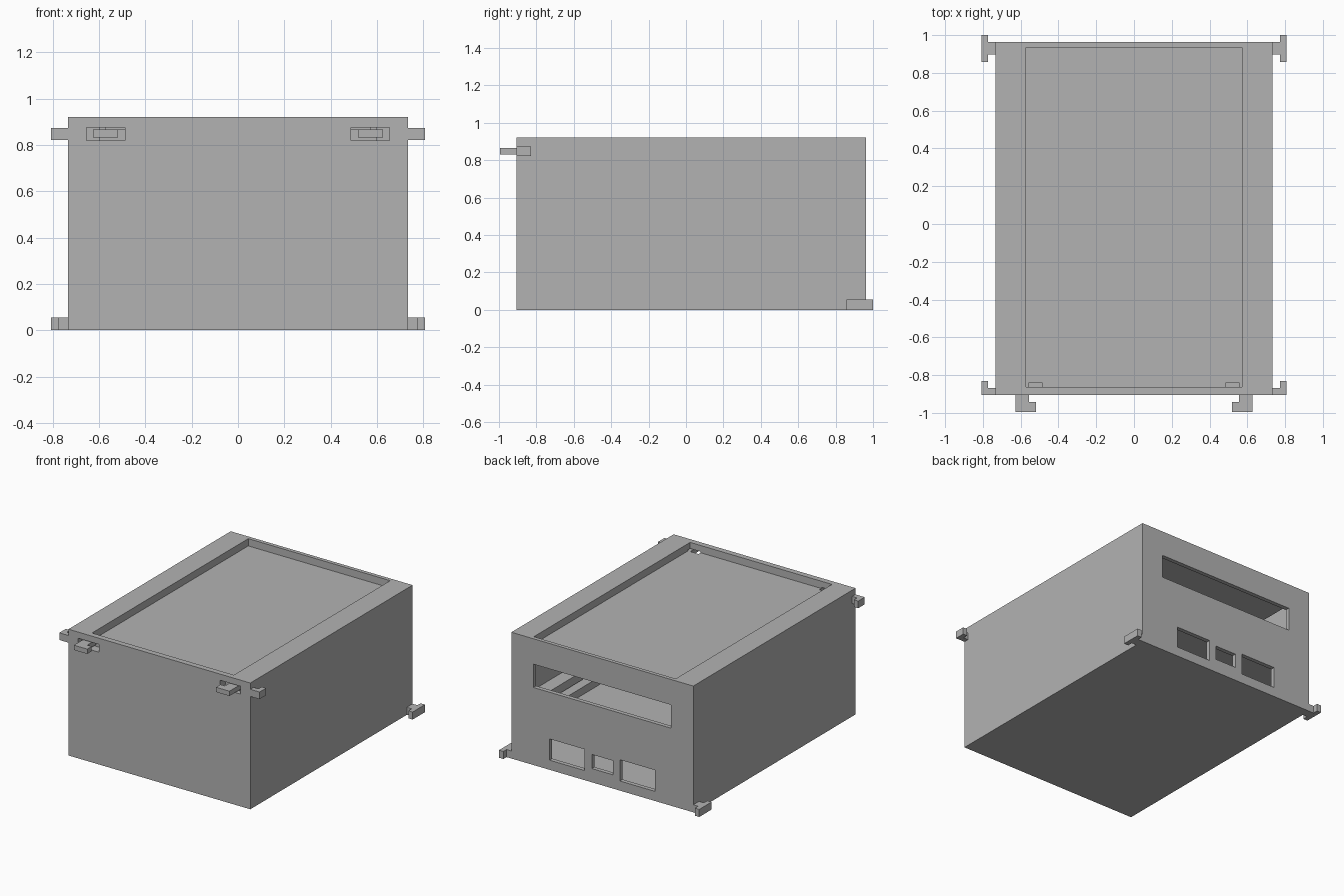
import bpy
import bmesh

if "Cube" in bpy.data.objects:
    bpy.data.objects.remove(bpy.data.objects["Cube"])

grey = bpy.data.materials.new("plain grey")
grey.diffuse_color = (0.45, 0.45, 0.45, 1)
grey.use_nodes = True
grey.node_tree.nodes["Principled BSDF"].inputs["Base Color"].default_value = grey.diffuse_color


def box(name, x0, x1, y0, y1, z0, z1):
    return prism(name, [(x0, y0), (x1, y0), (x1, y1), (x0, y1)], z0, z1)


def prism(name, outline, z0, z1, side=1):
    """Extrude a plan outline from z0 to z1; side=-1 mirrors it in x."""
    bm = bmesh.new()
    face = bm.faces.new([bm.verts.new((side * x, y, z0)) for x, y in outline])
    out = bmesh.ops.extrude_face_region(bm, geom=[face])
    top = [v for v in out["geom"] if isinstance(v, bmesh.types.BMVert)]
    bmesh.ops.translate(bm, verts=top, vec=(0, 0, z1 - z0))
    bmesh.ops.recalc_face_normals(bm, faces=bm.faces)
    mesh = bpy.data.meshes.new(name)
    bm.to_mesh(mesh)
    bm.free()
    mesh.materials.append(grey)
    ob = bpy.data.objects.new(name, mesh)
    bpy.context.collection.objects.link(ob)
    return ob


def combine(target, tool, operation):
    mod = target.modifiers.new("cut", "BOOLEAN")
    mod.operation = operation
    mod.solver = "EXACT"
    mod.object = tool
    bpy.context.view_layer.objects.active = target
    bpy.ops.object.modifier_apply(modifier=mod.name)
    bpy.data.objects.remove(tool)


# hollow case with a recessed top panel
case = box("case", -0.733, 0.733, -0.905, 0.963, 0, 0.92)
combine(case, box("cavity", -0.70, 0.70, -0.866, 0.932, 0.03, 0.89), "DIFFERENCE")
combine(case, box("panel_block", -0.60, 0.60, -0.885, 0.947, 0.80, 0.905), "UNION")
combine(case, box("recess", -0.572, 0.572, -0.864, 0.935, 0.867, 1.0), "DIFFERENCE")

# openings in the back: wide slot and three ports
for x0, x1, z0, z1 in [(-0.555, 0.555, 0.565, 0.735), (0.142, 0.426, 0.07, 0.225),
                       (-0.085, 0.085, 0.10, 0.203), (-0.426, -0.142, 0.07, 0.225)]:
    combine(case, box("port", x0, x1, 0.90, 1.1, z0, z1), "DIFFERENCE")

# front latch pockets
for s in (-1, 1):
    a, b = sorted((s * 0.487, s * 0.655))
    combine(case, box("pocket", a, b, -1.1, -0.84, 0.818, 0.875), "DIFFERENCE")

# inner shelf with stepped side rails
box("inner_shelf", -0.705, 0.705, -0.87, 0.936, 0.27, 0.30)

for s, side in ((-1, "left"), (1, "right")):
    for i, (inner, top) in enumerate([(0.55, 0.355), (0.60, 0.43)]):
        prism(f"{side}_rail_{i}", [(inner, -0.868), (0.703, -0.868), (0.703, 0.934), (inner, 0.934)],
              top - 0.06, top, s)
    # L-shaped latch coming out of the front pocket
    prism(f"{side}_latch", [(0.627, -0.994), (0.519, -0.994), (0.519, -0.943), (0.555, -0.943),
                            (0.555, -0.835), (0.627, -0.835)], 0.831, 0.866, s)
    # L-shaped lug high on the front corner
    prism(f"{side}_front_lug", [(0.72, -0.905), (0.807, -0.905), (0.807, -0.83), (0.772, -0.83),
                                (0.772, -0.867), (0.72, -0.867)], 0.822, 0.874, s)
    # T-shaped lug low on the back corner
    prism(f"{side}_back_lug", [(0.72, 0.897), (0.772, 0.897), (0.772, 0.858), (0.807, 0.858),
                               (0.807, 1.0), (0.772, 1.0), (0.772, 0.963), (0.72, 0.963)], 0, 0.055, s)
